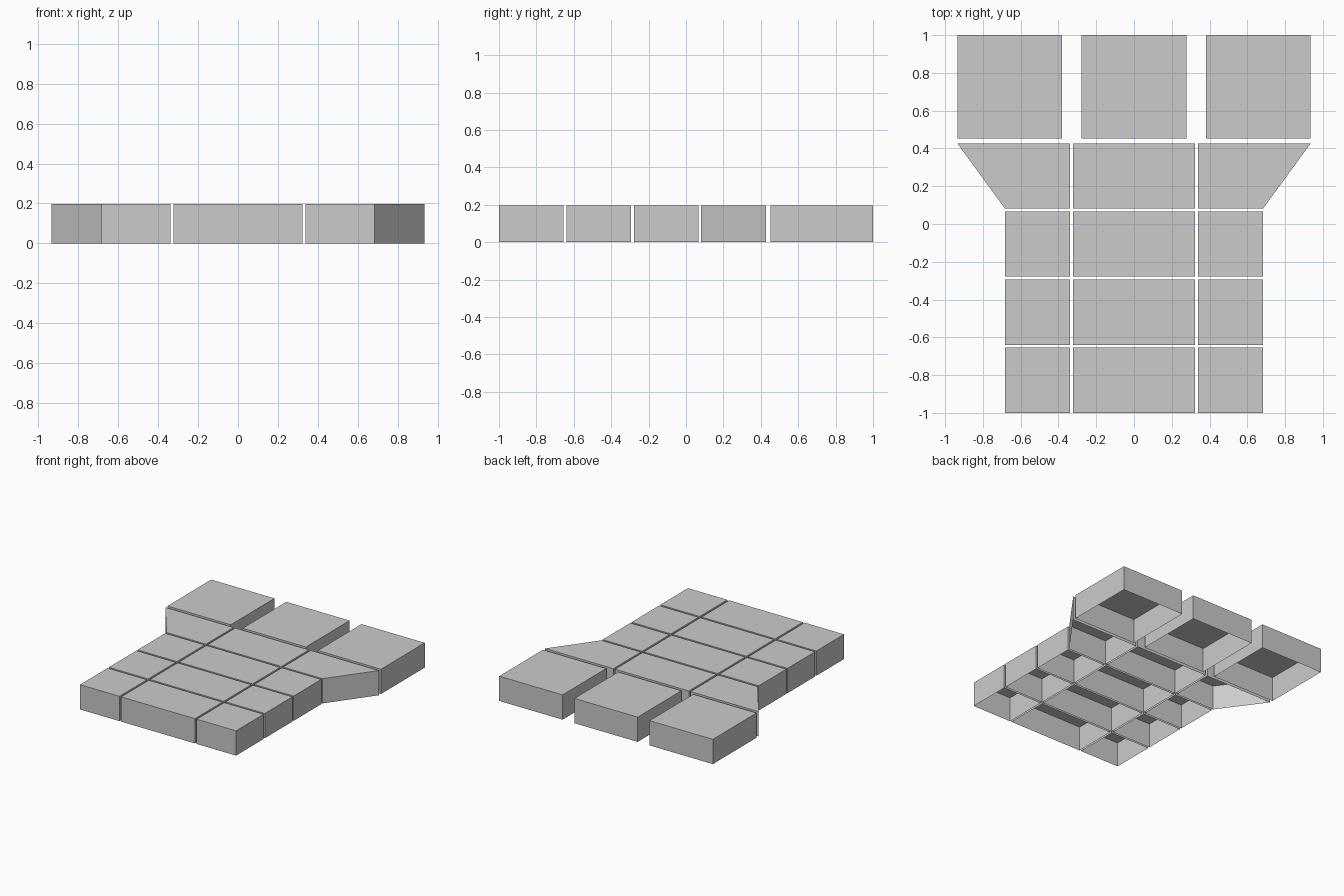
import bpy

if "Cube" in bpy.data.objects:
    bpy.data.objects.remove(bpy.data.objects["Cube"])

H = 0.196  # cap height


def cap(name, outline):
    """Open-bottomed thin shell: flat top plus one wall per outline edge (counter-clockwise)."""
    n = len(outline)
    verts = [(x, y, 0) for x, y in outline] + [(x, y, H) for x, y in outline]
    faces = [(i, (i + 1) % n, n + (i + 1) % n, n + i) for i in range(n)]
    faces.append(tuple(range(n, 2 * n)))
    mesh = bpy.data.meshes.new(name)
    mesh.from_pydata(verts, [], faces)
    obj = bpy.data.objects.new(name, mesh)
    bpy.context.collection.objects.link(obj)


def rect(x0, x1, y0, y1):
    return [(x0, y0), (x1, y0), (x1, y1), (x0, y1)]


INNER, GAP, SIDE, WIDE = 0.323, 0.338, 0.683, 0.935
PITCH, DEPTH = 0.3605, 0.345

# Body rows: wide centre cap with a cap on each side
for row in range(4):
    y0 = -1 + row * PITCH
    y1 = y0 + DEPTH
    cap(f"centre_cap_{row}", rect(-INNER, INNER, y0, y1))
    if row < 3:
        cap(f"left_cap_{row}", rect(-SIDE, -GAP, y0, y1))
        cap(f"right_cap_{row}", rect(GAP, SIDE, y0, y1))
    else:
        # Flared caps on the last row
        cap("right_flared_cap", [(GAP, y0), (SIDE, y0), (WIDE, y1), (GAP, y1)])
        cap("left_flared_cap", [(-SIDE, y0), (-GAP, y0), (-GAP, y1), (-WIDE, y1)])

# Three large square caps at the back
for name, x in (("left", -0.658), ("middle", 0), ("right", 0.658)):
    cap(f"{name}_back_cap", rect(x - 0.277, x + 0.277, 0.453, 1))
